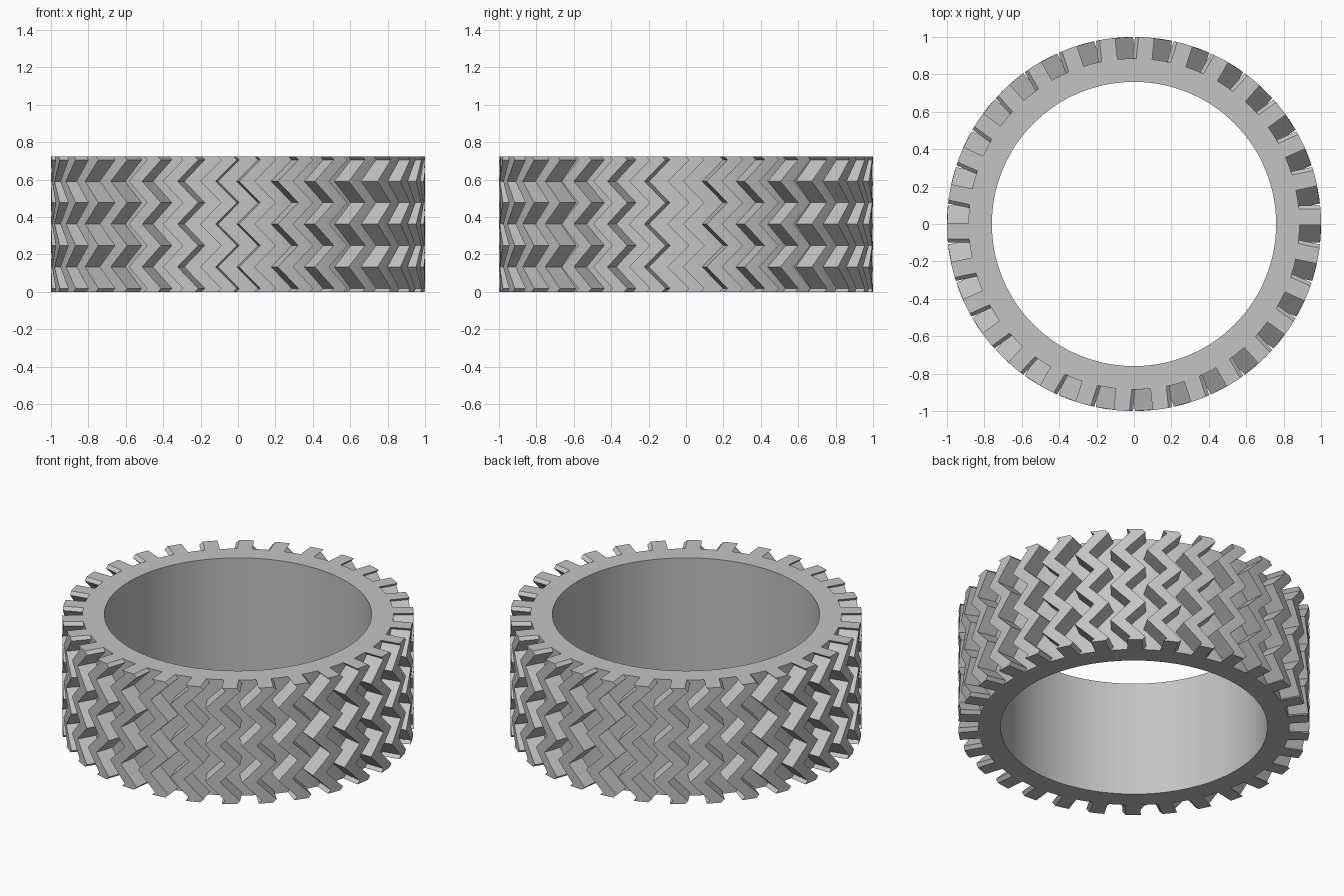
import bpy, bmesh
from math import sqrt, radians

cube = bpy.data.objects.get("Cube")
if cube:
    bpy.data.objects.remove(cube, do_unlink=True)

HEIGHT = 0.725
BORE, BASE, OUTER = 0.76, 0.885, 1.0   # radii
TEETH = 30
HALF_PITCH = 0.1145                    # height of one zigzag leg
SHIFT, WIDTH = 0.114, 0.085            # sideways swing and tooth width

rubber = bpy.data.materials.new("grey_rubber")
rubber.use_nodes = True
grey = (0.55, 0.55, 0.55, 1)
rubber.diffuse_color = grey
rubber.node_tree.nodes["Principled BSDF"].inputs["Base Color"].default_value = grey


def finish(bm, name):
    bmesh.ops.recalc_face_normals(bm, faces=bm.faces)
    mesh = bpy.data.meshes.new(name)
    bm.to_mesh(mesh)
    bm.free()
    mesh.materials.append(rubber)
    return mesh


def add(name, mesh):
    ob = bpy.data.objects.new(name, mesh)
    bpy.context.collection.objects.link(ob)
    return ob


def smooth(ob):
    bpy.ops.object.select_all(action='DESELECT')
    ob.select_set(True)
    bpy.context.view_layer.objects.active = ob
    bpy.ops.object.shade_smooth_by_angle(angle=radians(20))


# Plain band: rectangular section spun around z
bm = bmesh.new()
corners = [bm.verts.new((r, 0, z)) for r, z in
           ((BORE, 0), (BASE, 0), (BASE, HEIGHT), (BORE, HEIGHT))]
edges = [bm.edges.new((corners[i], corners[(i + 1) % 4])) for i in range(4)]
bmesh.ops.spin(bm, geom=corners + edges, cent=(0, 0, 0), axis=(0, 0, 1),
               angle=radians(360), steps=144, use_merge=True)
bmesh.ops.remove_doubles(bm, verts=bm.verts, dist=1e-4)
smooth(add("tyre_band", finish(bm, "tyre_band")))


# Zigzag tread: its left edge swings as a triangle wave of height
def left_edge(z):
    legs = abs(z - HEIGHT / 2) / HALF_PITCH
    wave = abs((legs + 1) % 2 - 1)
    return -(SHIFT + WIDTH) / 2 + SHIFT * wave


levels = [0] + [HEIGHT / 2 + k * HALF_PITCH for k in range(-3, 4)] + [HEIGHT]
COLS = 3
bm = bmesh.new()
rows = []
for z in levels:
    us = [left_edge(z) + WIDTH * i / COLS for i in range(COLS + 1)]
    outer = [bm.verts.new((u, -sqrt(OUTER ** 2 - u * u), z)) for u in us]
    inner = [bm.verts.new((u, -sqrt((BASE - 0.005) ** 2 - u * u), z)) for u in us]
    rows.append(outer + inner[::-1])
for low, high in zip(rows, rows[1:]):
    for i in range(len(low)):
        j = (i + 1) % len(low)
        bm.faces.new((low[i], low[j], high[j], high[i]))
bm.faces.new(rows[0])
bm.faces.new(rows[-1])
tread = finish(bm, "tread_block")

# Ring of treads sharing one mesh
for k in range(TEETH):
    ob = add(f"tread_block_{k + 1}", tread)
    ob.rotation_euler.z = radians(360 / TEETH * (k + 0.5))
smooth(ob)
